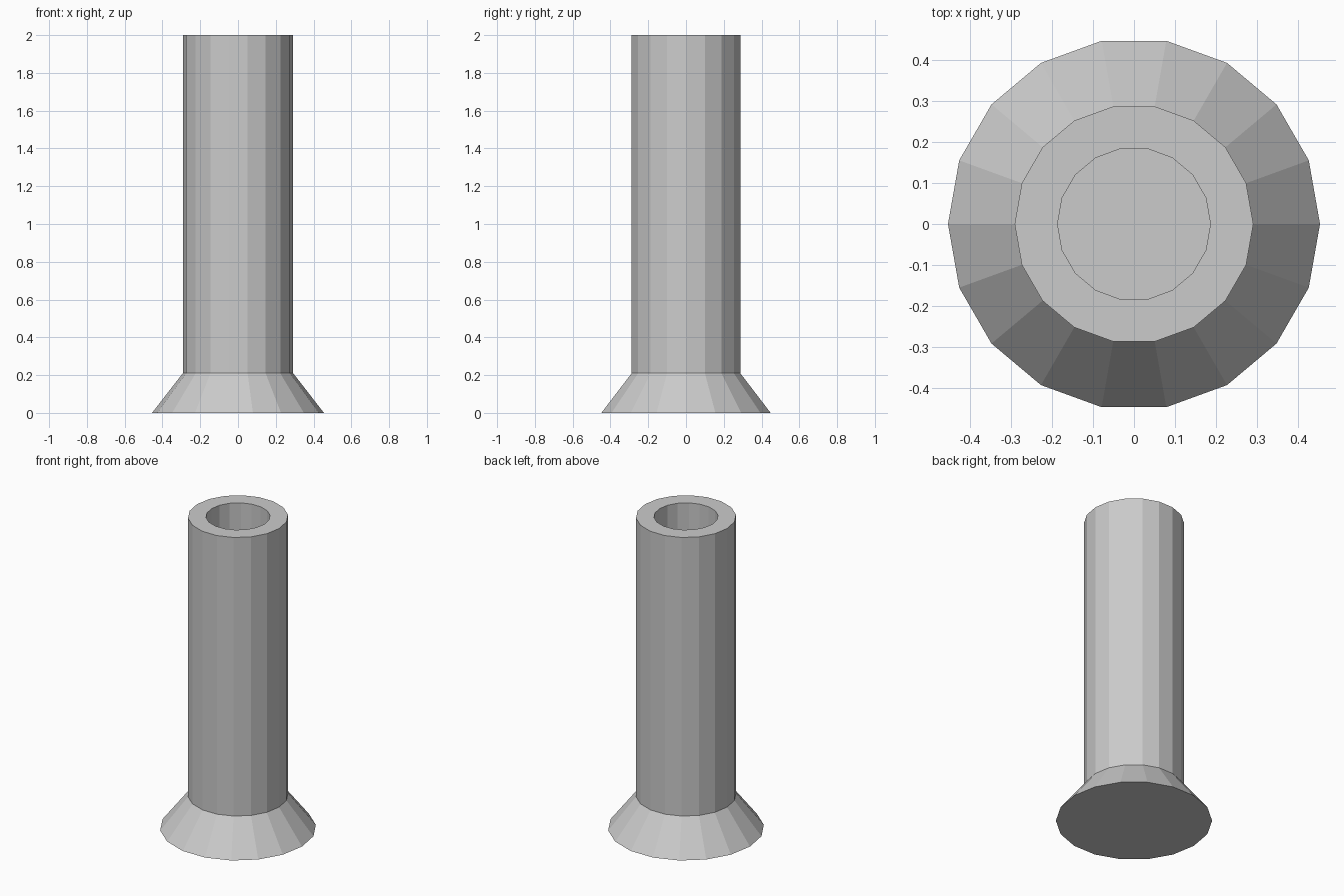
import bpy, bmesh
from math import cos, sin, pi

if "Cube" in bpy.data.objects:
    bpy.data.objects.remove(bpy.data.objects["Cube"])

SIDES = 18


def lathe(name, profile):
    """Revolve (radius, z) points around z and cap both ends of the profile."""
    bm = bmesh.new()
    rings = [[bm.verts.new((r * cos(2 * pi * i / SIDES), r * sin(2 * pi * i / SIDES), z))
              for i in range(SIDES)] for r, z in profile]
    for a, b in zip(rings, rings[1:]):
        for i in range(SIDES):
            j = (i + 1) % SIDES
            bm.faces.new((a[i], a[j], b[j], b[i]))
    bm.faces.new(rings[0][::-1])
    bm.faces.new(rings[-1])
    bmesh.ops.recalc_face_normals(bm, faces=bm.faces)
    mesh = bpy.data.meshes.new(name)
    bm.to_mesh(mesh)
    bm.free()
    obj = bpy.data.objects.new(name, mesh)
    bpy.context.collection.objects.link(obj)
    return obj


# Flared foot, straight tube, flat rim, then the bore down to its floor
lathe("flared_tube", [(0.455, 0.0), (0.292, 0.21), (0.292, 2.0),
                      (0.187, 2.0), (0.187, 0.21)])
